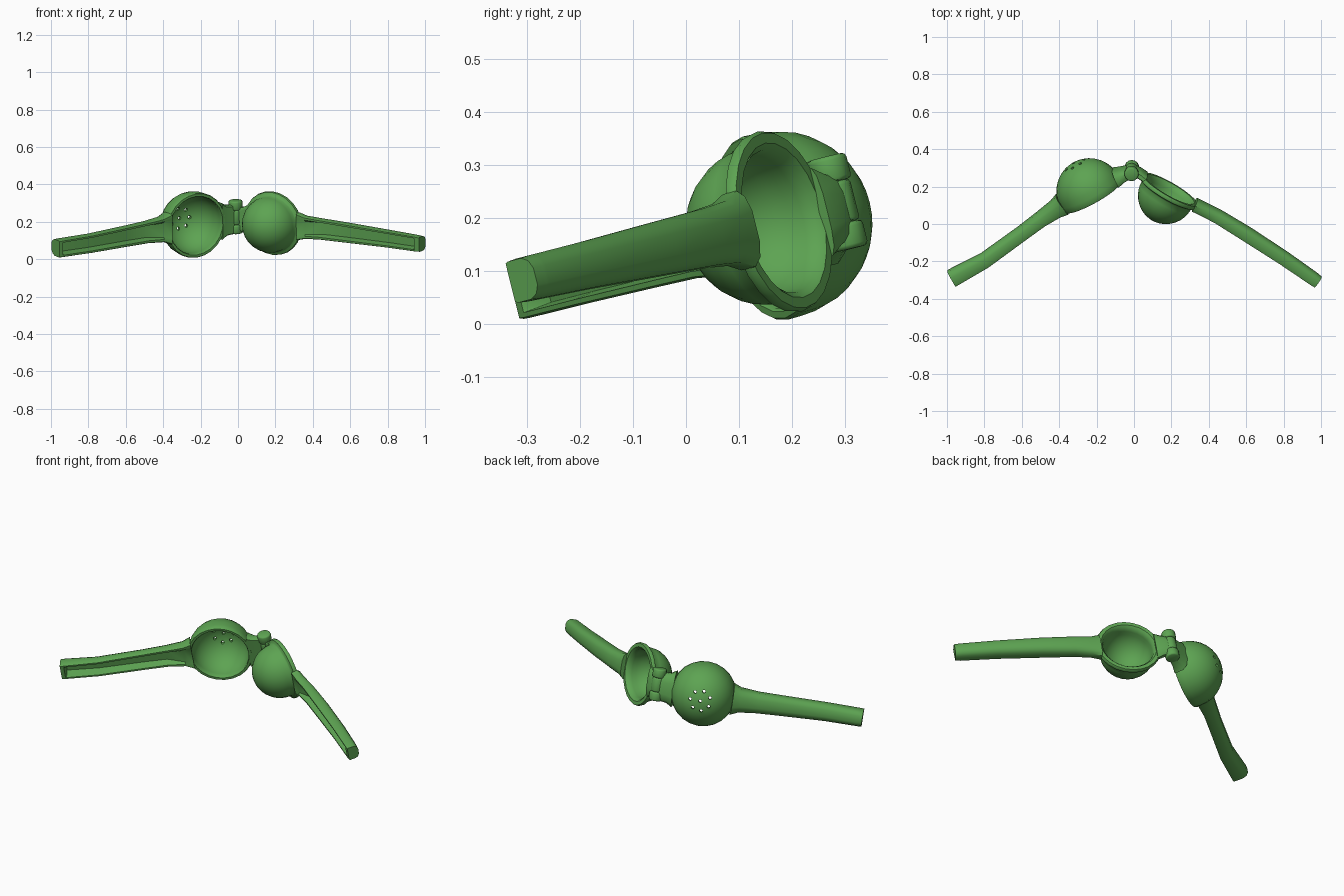
import bpy, bmesh, math
from mathutils import Matrix, Vector

if "Cube" in bpy.data.objects:
    bpy.data.objects.remove(bpy.data.objects["Cube"])

green = bpy.data.materials.new("leaf green")
green.use_nodes = True
COLOUR = (0.11, 0.37, 0.085, 1)
green.diffuse_color = COLOUR
green.node_tree.nodes["Principled BSDF"].inputs["Base Color"].default_value = COLOUR

# The tool is built lying flat, then tilted onto its handle tips
PIVOT_Y, PIVOT_Z = 0.2, 0.196
TILT = (Matrix.Translation((0, PIVOT_Y, PIVOT_Z))
        @ Matrix.Rotation(math.radians(-0.8), 4, 'Y')
        @ Matrix.Rotation(math.radians(14), 4, 'X'))


def flat(x, y, z=0):
    """Ground-plan position to a point in the untilted frame."""
    return Vector((x, (y - PIVOT_Y) / 0.97, z))


def finish(name, bm, angle=45):
    bmesh.ops.remove_doubles(bm, verts=bm.verts, dist=0.0002)
    bmesh.ops.recalc_face_normals(bm, faces=bm.faces)
    bm.transform(TILT)
    mesh = bpy.data.meshes.new(name)
    bm.to_mesh(mesh)
    bm.free()
    obj = bpy.data.objects.new(name, mesh)
    bpy.context.collection.objects.link(obj)
    mesh.materials.append(green)
    smooth(obj, angle)
    return obj


def smooth(obj, angle):
    bpy.ops.object.select_all(action='DESELECT')
    obj.select_set(True)
    bpy.context.view_layer.objects.active = obj
    bpy.ops.object.shade_smooth_by_angle(angle=math.radians(angle))


def bowl_frame(centre, opening):
    """Frame with local z along the opening direction."""
    n = Vector((*opening, 0)).normalized()
    up = Vector((0, 0, 1))
    side = up.cross(n)
    return Matrix.Translation(centre) @ Matrix((side, up, n)).transposed().to_4x4()


def arc(radius, drop, stretch=1.0, steps=9):
    """Quarter circle from the bowl's lowest point up to its equator."""
    angles = [math.pi / 2 * i / steps for i in range(steps + 1)]
    return [(radius * math.sin(a), -drop - radius * stretch * math.cos(a)) for a in angles]


def bowl(name, profile, frame):
    bm = bmesh.new()
    verts = [bm.verts.new((r, 0, z)) for r, z in profile]
    edges = [bm.edges.new(pair) for pair in zip(verts, verts[1:])]
    bmesh.ops.spin(bm, geom=verts + edges, cent=(0, 0, 0), axis=(0, 0, 1),
                   angle=math.tau, steps=24)
    bm.transform(frame)
    return finish(name, bm)


def sweep(name, stations):
    """Bar through (x, y, half height, half thickness, channel depth)."""
    bm = bmesh.new()
    pts = [flat(s[0], s[1]) for s in stations]
    rings = []
    for i, (x, y, h, t, d) in enumerate(stations):
        along = (pts[min(i + 1, len(pts) - 1)] - pts[max(i - 1, 0)]).normalized()
        front = along.cross(Vector((0, 0, 1)))
        if front.y > 0:
            front.negate()
        half = [(t - d, 0.6 * h), (t, 0.74 * h), (t, 0.93 * h), (0.8 * t, h), (-0.2 * t, h),
                (-0.7 * t, 0.8 * h), (-0.95 * t, 0.4 * h)]
        section = half + [(n, -z) for n, z in reversed(half)]
        rings.append([bm.verts.new(pts[i] + front * n + Vector((0, 0, z)))
                      for n, z in section])
    for a, b in zip(rings, rings[1:]):
        for k in range(len(a)):
            j = (k + 1) % len(a)
            bm.faces.new((a[k], a[j], b[j], b[k]))
    bm.faces.new(rings[0])
    bm.faces.new(rings[-1])
    return finish(name, bm, 40)


# Strainer cup, opening to the front
cup_frame = bowl_frame(flat(-0.222, 0.145), (0.47, -0.88))
cup_profile = (arc(0.177, 0.035) + [(0.178, -0.006), (0.174, 0), (0.161, 0), (0.157, -0.006)]
               + arc(0.159, 0.035)[::-1])
cup = bowl("strainer_cup", cup_profile, cup_frame)

# Drain holes through the cup's bottom
bm = bmesh.new()
spots = [(0, 0)] + [(0.056 * math.cos(a), 0.056 * math.sin(a))
                    for a in (math.tau * k / 7 for k in range(7))]
for px, py in spots:
    bmesh.ops.create_cone(bm, cap_ends=True, segments=8, radius1=0.009, radius2=0.009, depth=0.12,
                          matrix=cup_frame @ Matrix.Translation((px, py, -0.19)))
cutter = finish("hole_cutter", bm)
cutter.hide_render = True
mod = cup.modifiers.new("drain holes", 'BOOLEAN')
mod.object = cutter
mod.operation = 'DIFFERENCE'
mod.solver = 'EXACT'
bpy.context.view_layer.objects.active = cup
bpy.ops.object.modifier_apply(modifier=mod.name)
bpy.data.objects.remove(cutter)
smooth(cup, 45)

# Press bowl, domed to the front and hollow behind
press_frame = bowl_frame(flat(0.19, 0.182), (0.49, 0.87))
press_profile = (arc(0.153, 0.03, 1.04) + [(0.158, -0.024), (0.172, -0.018), (0.175, -0.006),
                 (0.17, 0.004), (0.15, 0.004), (0.138, -0.008)]
                 + arc(0.134, 0.03, 1.04)[::-1])
bowl("press_bowl", press_profile, press_frame)

# Handles with a channel in the front and a closed tip
sweep("cup_handle", [
    (-0.385, 0.112, 0.085, 0.056, 0), (-0.42, 0.086, 0.066, 0.046, 0.01),
    (-0.5, 0.03, 0.057, 0.039, 0.045), (-0.6, -0.045, 0.054, 0.037, 0.05),
    (-0.8, -0.19, 0.049, 0.039, 0.055), (-0.955, -0.274, 0.047, 0.045, 0.06),
    (-0.96, -0.277, 0.047, 0.045, 0), (-0.978, -0.287, 0.046, 0.045, 0)])
sweep("press_handle", [
    (0.325, 0.108, 0.074, 0.03, 0), (0.37, 0.085, 0.06, 0.031, 0.006),
    (0.45, 0.044, 0.055, 0.033, 0.04), (0.6, -0.048, 0.051, 0.036, 0.045),
    (0.8, -0.178, 0.045, 0.035, 0.045), (0.955, -0.286, 0.042, 0.033, 0.045),
    (0.96, -0.29, 0.042, 0.033, 0), (0.984, -0.307, 0.04, 0.031, 0)])

# Hinge arms
sweep("cup_hinge_arm", [
    (-0.1, 0.255, 0.1, 0.045, 0), (-0.07, 0.268, 0.082, 0.036, 0),
    (-0.02, 0.286, 0.078, 0.026, 0)])
sweep("press_hinge_arm", [
    (-0.01, 0.29, 0.062, 0.024, 0), (0.03, 0.277, 0.066, 0.022, 0),
    (0.065, 0.254, 0.085, 0.016, 0)])

# Hinge barrel: three knuckles on one pin
for name, z, height, radius in (("lower_knuckle", -0.055, 0.05, 0.038),
                                ("middle_knuckle", 0.01, 0.08, 0.034),
                                ("upper_knuckle", 0.075, 0.05, 0.038)):
    bm = bmesh.new()
    bmesh.ops.create_cone(bm, cap_ends=True, segments=14, radius1=radius, radius2=radius,
                          depth=height, matrix=Matrix.Translation(flat(-0.012, 0.288, z)))
    rims = [e for e in bm.edges if abs(e.verts[0].co.z - e.verts[1].co.z) < 0.001]
    bmesh.ops.bevel(bm, geom=rims, offset=0.008, segments=2, affect='EDGES', profile=0.5)
    finish(name, bm)
